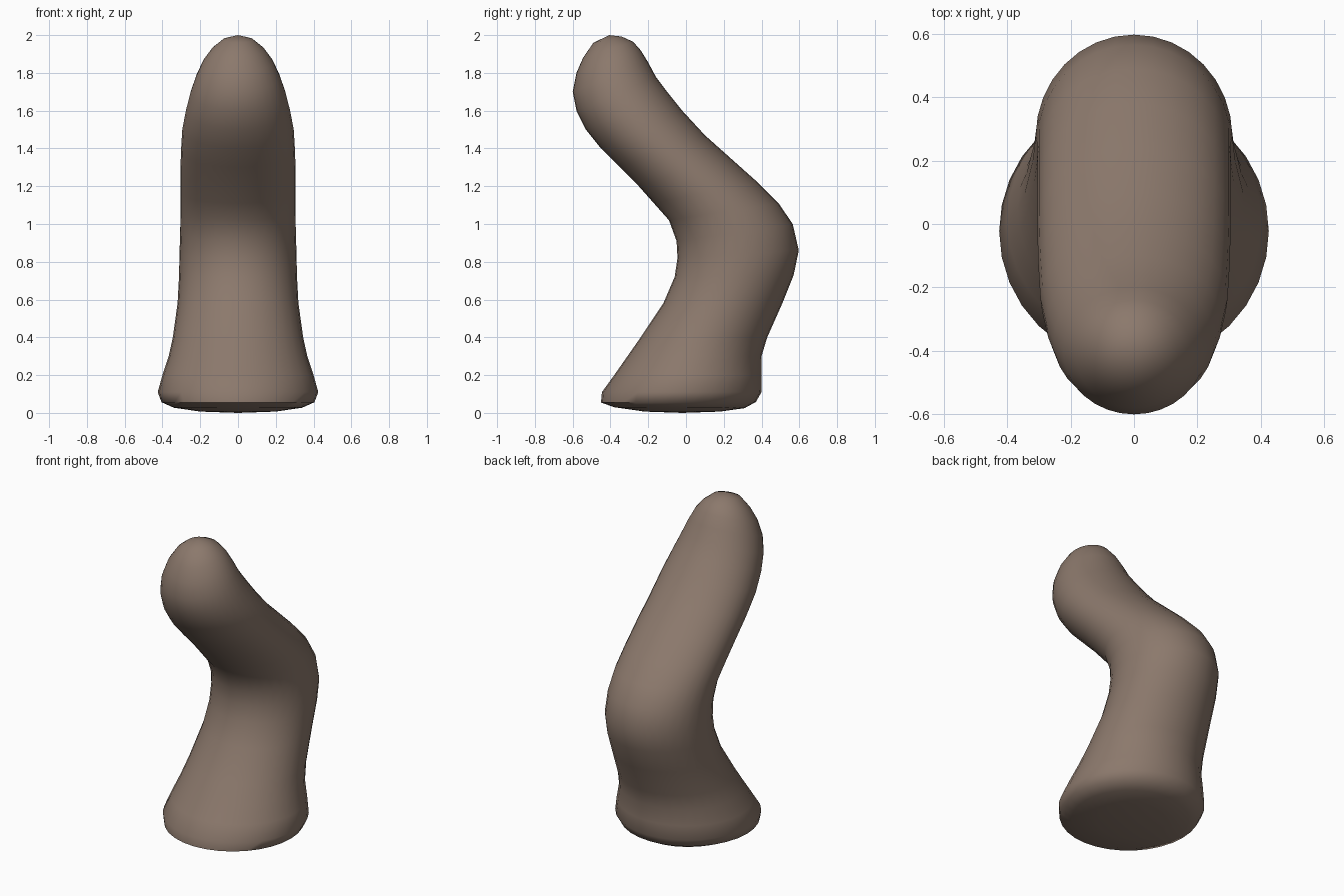
import bpy, bmesh
from math import sin, cos, pi, radians
from mathutils import Vector

if "Cube" in bpy.data.objects:
    bpy.data.objects.remove(bpy.data.objects["Cube"])

SIDES = 32

# Cross-sections from base to tip: front y, front z, back y, back z, half width
SECTIONS = [
    (-.22, .007, .18, .007, .20),
    (-.38, .030, .31, .025, .34),
    (-.45, .055, .37, .058, .405),
    (-.445, .11, .40, .11, .425),
    (-.38, .20, .40, .20, .40),
    (-.31, .30, .40, .30, .367),
    (-.24, .40, .43, .40, .345),
    (-.12, .58, .51, .58, .32),
    (-.06, .72, .57, .73, .312),
    (-.045, .82, .597, .86, .31),
    (-.05, .91, .565, 1.00, .306),
    (-.09, 1.02, .49, 1.11, .305),
    (-.17, 1.11, .38, 1.22, .305),
    (-.25, 1.20, .24, 1.345, .305),
    (-.35, 1.30, .10, 1.47, .302),
    (-.45, 1.40, -.02, 1.60, .295),
    (-.53, 1.50, -.10, 1.70, .276),
    (-.58, 1.60, -.16, 1.78, .253),
    (-.60, 1.70, -.20, 1.855, .223),
    (-.58, 1.80, -.24, 1.92, .185),
    (-.545, 1.88, -.28, 1.965, .14),
    (-.49, 1.96, -.34, 1.992, .08),
]


def ring(bm, fy, fz, by, bz, half_width):
    """Ellipse spanning the front and back silhouette points."""
    front, back = Vector((0, fy, fz)), Vector((0, by, bz))
    centre, axis = (front + back) / 2, (back - front) / 2
    side = Vector((half_width, 0, 0))
    return [bm.verts.new(centre + side * cos(2 * pi * i / SIDES) + axis * sin(2 * pi * i / SIDES))
            for i in range(SIDES)]


def fan(bm, loop, point):
    tip = bm.verts.new(point)
    for i in range(SIDES):
        bm.faces.new((loop[i], loop[(i + 1) % SIDES], tip))


# Bent, tapering body lofted through the sections
bm = bmesh.new()
rings = [ring(bm, *s) for s in SECTIONS]
for a, b in zip(rings, rings[1:]):
    for i in range(SIDES):
        j = (i + 1) % SIDES
        bm.faces.new((a[i], a[j], b[j], b[i]))

# Rounded tip and slightly bulging underside
fan(bm, rings[-1], (0, -.405, 2.0))
fan(bm, rings[0], (0, -.02, 0))
bmesh.ops.recalc_face_normals(bm, faces=bm.faces)

mesh = bpy.data.meshes.new("bent_body")
bm.to_mesh(mesh)
bm.free()
body = bpy.data.objects.new("bent_body", mesh)
bpy.context.collection.objects.link(body)

brown = bpy.data.materials.new("brown")
brown.diffuse_color = (.26, .19, .15, 1)
brown.use_nodes = True
brown.node_tree.nodes["Principled BSDF"].inputs["Base Color"].default_value = brown.diffuse_color
mesh.materials.append(brown)

bpy.context.view_layer.objects.active = body
body.select_set(True)
bpy.ops.object.shade_smooth_by_angle(angle=radians(60))
